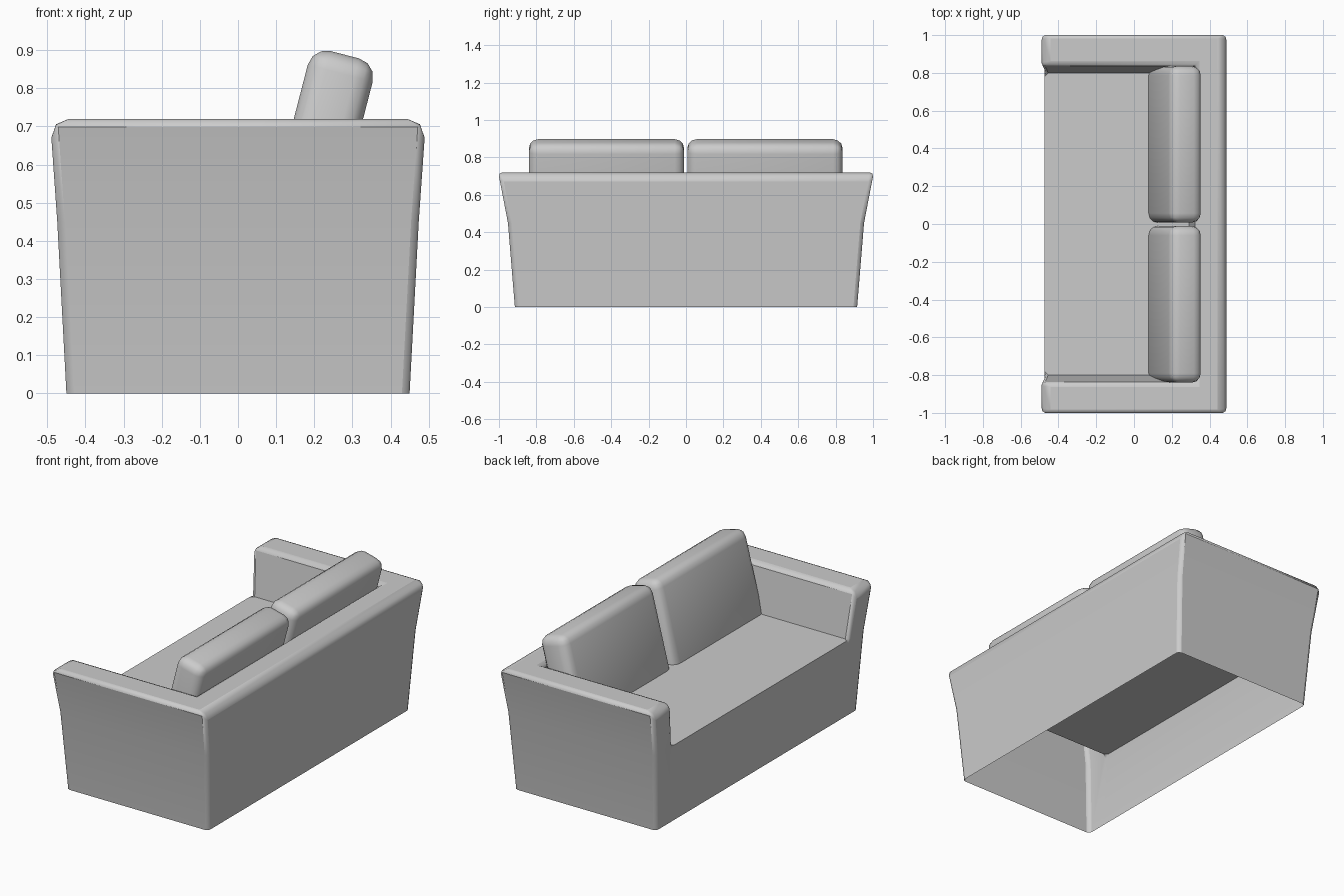
import bpy, bmesh, math
from mathutils import Matrix

if "Cube" in bpy.data.objects:
    bpy.data.objects.remove(bpy.data.objects["Cube"])

SEAT_Z = 0.45


def finish(bm, name):
    mesh = bpy.data.meshes.new(name)
    bm.to_mesh(mesh)
    bm.free()
    ob = bpy.data.objects.new(name, mesh)
    bpy.context.collection.objects.link(ob)
    return ob


def smooth(ob):
    bpy.ops.object.select_all(action='DESELECT')
    bpy.context.view_layer.objects.active = ob
    ob.select_set(True)
    bpy.ops.object.shade_smooth_by_angle(angle=math.radians(40))


def sofa_body():
    bm = bmesh.new()
    weight = bm.edges.layers.float.new("bevel_weight_edge")
    # height, half depth, half length, inner arm y, inner back x
    levels = [(0.0, 0.45, 0.915, 0.80, 0.30),
              (SEAT_Z, 0.474, 0.952, 0.80, 0.29),
              (0.72, 0.493, 1.004, 0.84, 0.325)]
    rings = []
    for z, a, b, yi, xi in levels:
        pts = [(-a, -b), (a, -b), (a, b), (-a, b), (-a, yi), (-a, -yi)]
        if z > 0:
            pts += [(xi, -yi), (xi, yi)]
        rings.append([bm.verts.new((x, y, z)) for x, y in pts])
    low, mid, top = rings

    def wall(r, s, i, j):
        bm.faces.new((r[i], r[j], s[j], s[i]))

    # outer walls, open underneath, with a gap above the seat front
    for i in range(6):
        j = (i + 1) % 6
        wall(low, mid, i, j)
        if i != 4:
            wall(mid, top, i, j)
    # inner walls, seat and rim
    for i, j in ((4, 7), (7, 6), (6, 5)):
        wall(mid, top, i, j)
    bm.faces.new([mid[i] for i in (5, 6, 7, 4)])
    bm.faces.new([top[i] for i in (0, 1, 2, 3, 4, 7, 6, 5)])

    # rounding widths as a share of 0.05
    def soften(u, v, w):
        bm.edges.get((u, v))[weight] = w

    for i in range(4):
        soften(low[i], mid[i], 0.4)
        soften(mid[i], top[i], 0.4)
    for i in (4, 5):
        soften(mid[i], top[i], 0.4)
    for i, j in ((0, 1), (2, 3), (4, 7), (7, 6), (6, 5)):
        soften(top[i], top[j], 0.45)
    for i, j in ((1, 2), (3, 4), (5, 0)):
        soften(top[i], top[j], 1.0)

    bmesh.ops.recalc_face_normals(bm, faces=bm.faces)
    # the shell is open below, so check that the seat faces up
    seat = next(f for f in bm.faces if all(abs(v.co.z - SEAT_Z) < 1e-4 for v in f.verts))
    seat.normal_update()
    if seat.normal.z < 0:
        bmesh.ops.reverse_faces(bm, faces=bm.faces)

    ob = finish(bm, "sofa_body")
    bev = ob.modifiers.new("rounded_edges", 'BEVEL')
    bev.limit_method = 'WEIGHT'
    bev.width = 0.05
    bev.segments = 2
    smooth(ob)


def back_cushion(name, y):
    # leaning padded block, trimmed where it rests on the seat
    tilt = math.radians(14.5)
    bm = bmesh.new()
    bmesh.ops.create_cube(bm, size=1)
    bmesh.ops.scale(bm, vec=(0.176, 0.83, 0.52), verts=bm.verts)
    bmesh.ops.bevel(bm, geom=bm.edges[:], offset=0.05, segments=3,
                    profile=0.5, affect='EDGES')
    bmesh.ops.transform(bm, matrix=Matrix.Translation((0.2155, y, 0.636))
                        @ Matrix.Rotation(tilt, 4, 'Y'), verts=bm.verts)
    cut = bmesh.ops.bisect_plane(bm, geom=bm.verts[:] + bm.edges[:] + bm.faces[:],
                                 plane_co=(0, 0, SEAT_Z + 0.001),
                                 plane_no=(0, 0, 1), clear_inner=True)
    edges = [e for e in cut["geom_cut"] if isinstance(e, bmesh.types.BMEdge)]
    bmesh.ops.contextual_create(bm, geom=edges)
    bmesh.ops.recalc_face_normals(bm, faces=bm.faces)
    smooth(finish(bm, name))


sofa_body()
back_cushion("back_cushion_right", 0.422)
back_cushion("back_cushion_left", -0.425)
